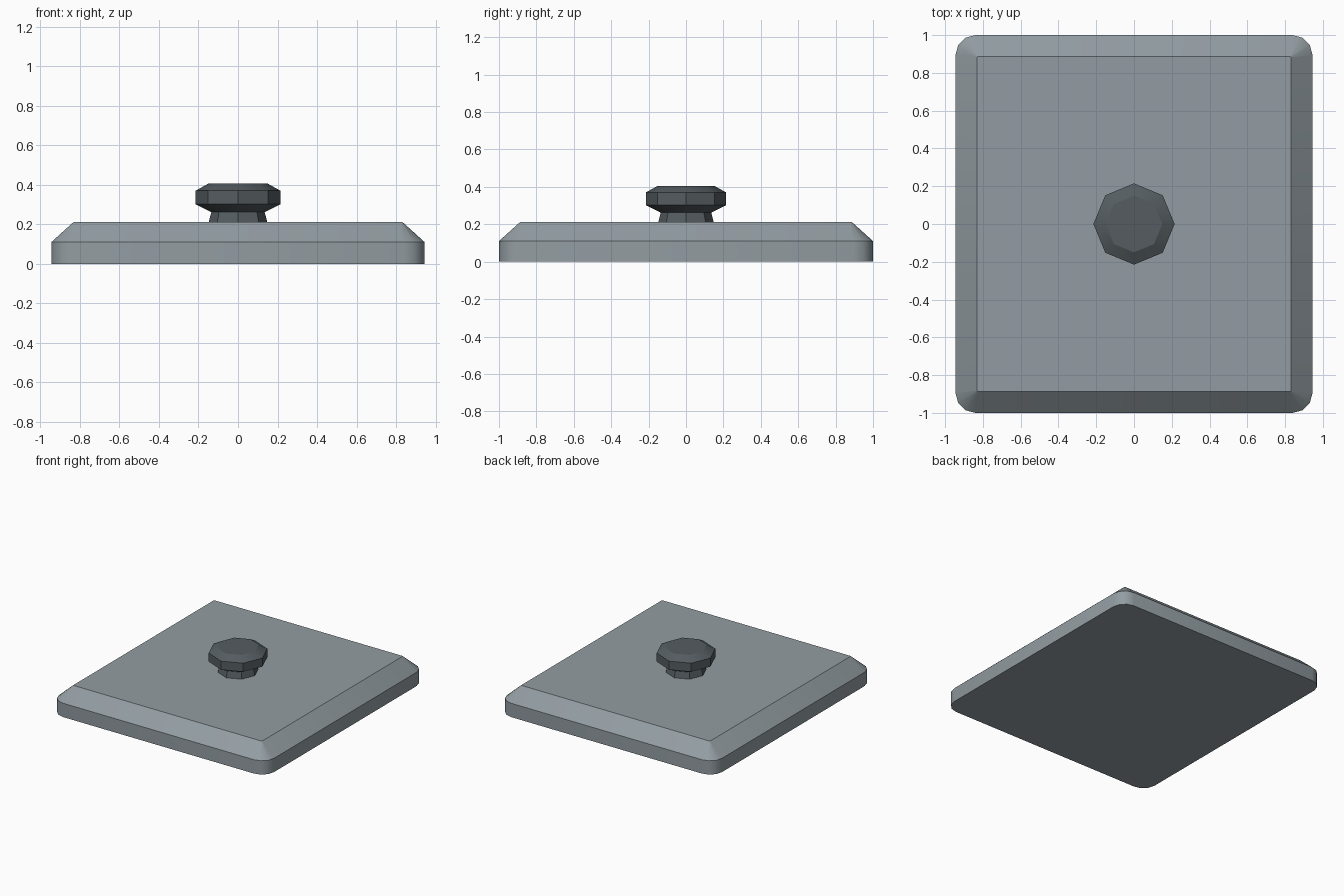
import bpy, bmesh, math

if "Cube" in bpy.data.objects:
    bpy.data.objects.remove(bpy.data.objects["Cube"])


def material(name, rgb):
    m = bpy.data.materials.new(name)
    m.diffuse_color = (*rgb, 1)
    m.use_nodes = True
    m.node_tree.nodes["Principled BSDF"].inputs["Base Color"].default_value = m.diffuse_color
    return m


def loft(name, rings, mat):
    """Skin a stack of equal-length point rings and cap both ends."""
    bm = bmesh.new()
    loops = [[bm.verts.new(p) for p in ring] for ring in rings]
    n = len(loops[0])
    for a, b in zip(loops, loops[1:]):
        for i in range(n):
            j = (i + 1) % n
            bm.faces.new((a[i], a[j], b[j], b[i]))
    bm.faces.new(loops[0][::-1])
    bm.faces.new(loops[-1])
    bmesh.ops.recalc_face_normals(bm, faces=bm.faces)
    me = bpy.data.meshes.new(name)
    bm.to_mesh(me)
    bm.free()
    me.materials.append(mat)
    ob = bpy.data.objects.new(name, me)
    bpy.context.collection.objects.link(ob)
    return ob


def rounded_rect(hx, hy, r, z):
    """Rectangle with three-segment round corners."""
    pts = []
    for k, (sx, sy) in enumerate(((1, 1), (-1, 1), (-1, -1), (1, -1))):
        for s in range(4):
            a = math.radians(90 * k + 30 * s)
            pts.append((sx * (hx - r) + r * math.cos(a),
                        sy * (hy - r) + r * math.sin(a), z))
    return pts


def octagon(r, z):
    return [(r * math.cos(i * math.pi / 4), r * math.sin(i * math.pi / 4), z)
            for i in range(8)]


grey = material("slate_grey", (0.29, 0.335, 0.36))
dark = material("dark_grey", (0.09, 0.108, 0.118))

# Lid plate: straight sides, wide chamfer, flat top
plate = loft("lid_plate", [rounded_rect(0.945, 1.0, 0.105, 0),
                           rounded_rect(0.945, 1.0, 0.105, 0.11),
                           rounded_rect(0.832, 0.887, 0.006, 0.212)], grey)
for p in plate.data.polygons:
    p.use_smooth = True
for e in plate.data.edges:
    a, b = (plate.data.vertices[v].co.z for v in e.vertices)
    e.use_edge_sharp = abs(a - b) < 1e-4

# Octagonal knob on a tapered neck
knob = loft("knob", [octagon(r, z) for r, z in (
    (0.15, 0.205), (0.135, 0.262), (0.215, 0.302),
    (0.215, 0.37), (0.15, 0.406))], dark)
bpy.context.view_layer.objects.active = knob
knob.select_set(True)
bpy.ops.object.shade_smooth_by_angle(angle=math.radians(30))
